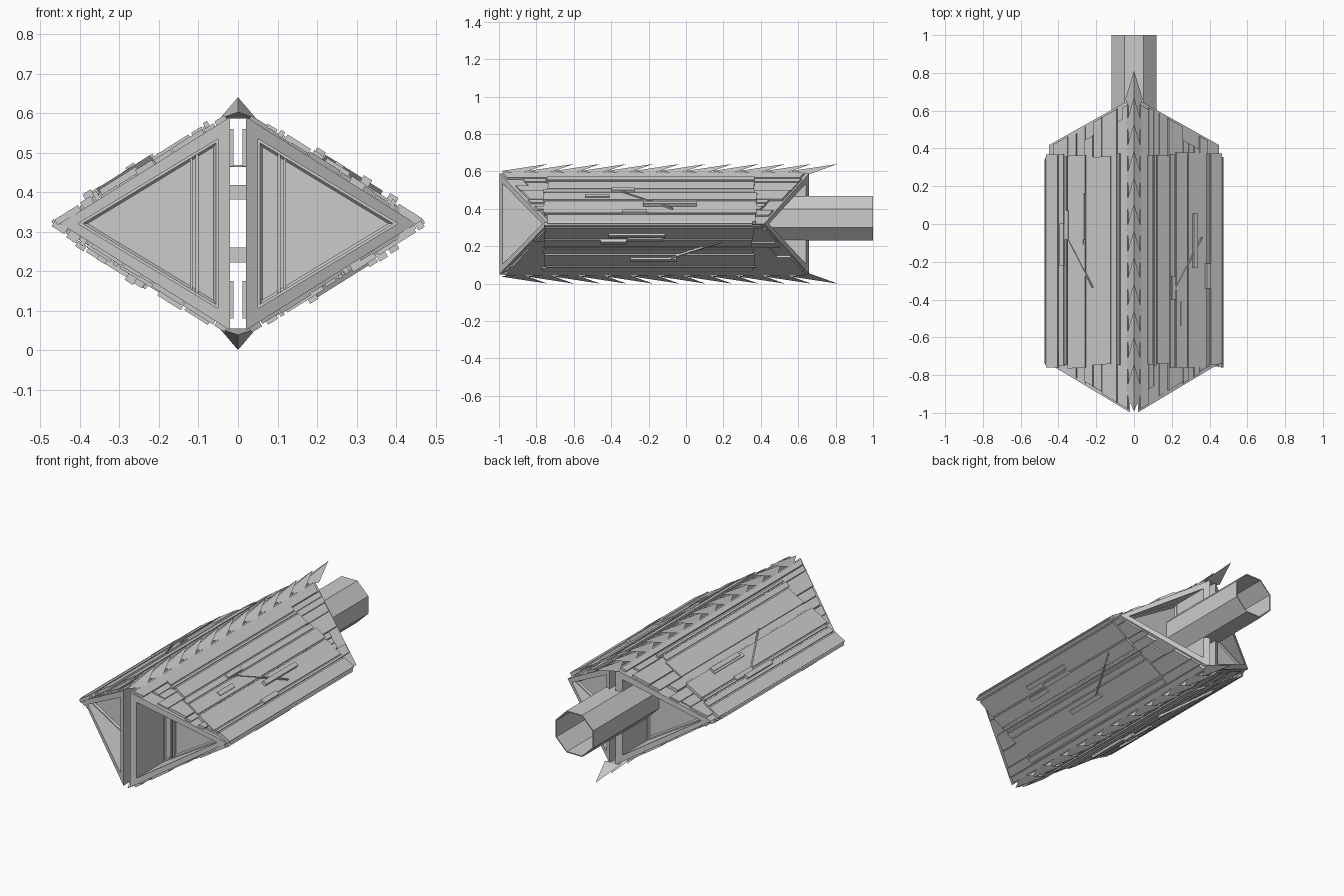
import bpy, bmesh, math, random
from mathutils import Vector

random.seed(7)
if "Cube" in bpy.data.objects:
    bpy.data.objects.remove(bpy.data.objects["Cube"], do_unlink=True)

MID = 0.32                                # height of the long axis
RIDGE = Vector((0.02, 0.27))              # x and height above the axis
EDGE = Vector((0.45, 0.0))
SLOPE = (EDGE - RIDGE).normalized()
NORMAL = Vector((-SLOPE.y, SLOPE.x))
SPAN = (EDGE - RIDGE).length


def front_y(x):
    return -1.01 + 0.6 * x


def back_y(x):
    return 0.67 - 0.56 * x


def finish(name, bm):
    bmesh.ops.recalc_face_normals(bm, faces=bm.faces)
    mesh = bpy.data.meshes.new(name)
    bm.to_mesh(mesh)
    bm.free()
    obj = bpy.data.objects.new(name, mesh)
    bpy.context.collection.objects.link(obj)
    return obj


def skin(bm, loops):
    """Join rings of points into a closed solid."""
    rings = [[bm.verts.new(p) for p in ring] for ring in loops]
    for a, b in zip(rings, rings[1:]):
        for i in range(len(a)):
            j = (i + 1) % len(a)
            bm.faces.new((a[i], a[j], b[j], b[i]))
    return [bm.faces.new(rings[0]), bm.faces.new(rings[-1])]


def box(bm, lo, hi):
    skin(bm, [[(x, y, z) for x, z in
               ((lo[0], lo[2]), (hi[0], lo[2]), (hi[0], hi[2]), (lo[0], hi[2]))]
              for y in (lo[1], hi[1])])


def strip(bm, sx, sz, u0, u1, n0, n1, front, back):
    """Bar lying on one slope; front and back give y from x."""
    corners = [RIDGE + SLOPE * u + NORMAL * n
               for u, n in ((u0, n0), (u1, n0), (u1, n1), (u0, n1))]
    skin(bm, [[(sx * c.x, end(c.x), MID + sz * c.y) for c in corners]
              for end in (front, back)])


def level(y):
    return lambda x: y


# Two triangular hulls with slanted, recessed ends
def hull(name, sx):
    outer = [(0.02, 0.27), (0.02, -0.27), (0.45, 0)]
    inner = [(0.05, 0.215), (0.05, -0.215), (0.405, 0)]

    def ring(shape, end):
        return [(sx * x, end(x), MID + z) for x, z in shape]

    bm = bmesh.new()
    caps = skin(bm, [ring(inner, level(-0.74)), ring(inner, front_y),
                     ring(outer, front_y), ring(outer, back_y),
                     ring(inner, back_y), ring(inner, level(0.42))])
    bmesh.ops.recalc_face_normals(bm, faces=bm.faces)
    for depth in (0, -0.008):
        bmesh.ops.inset_individual(bm, faces=caps, thickness=0.012, depth=depth)
    finish(name, bm)

    # Upright rails on the recess floor
    bm = bmesh.new()
    for x in (0.1, 0.115):
        h = 0.215 * (0.39 - x) / 0.355
        a, b = sorted((sx * x, sx * (x + 0.007)))
        box(bm, (a, -0.75, MID - h), (b, -0.73, MID + h))
    finish(name + "_recess_rails", bm)


# Layered armour on one slope
def cladding(name, sx, sz):
    under, plates, details = bmesh.new(), bmesh.new(), bmesh.new()
    u = 0.01
    while u < SPAN - 0.02:
        w = min(random.choice((0.03, 0.05, 0.09)), SPAN - 0.01 - u)
        f, b = random.choice((0.01, 0.02, 0.09)), random.choice((0.01, 0.02, 0.08))
        strip(under, sx, sz, u, u + w, -0.005, random.uniform(0.004, 0.014),
              lambda x: front_y(x) + f, lambda x: back_y(x) - b)
        u += w + 0.004
    u = 0.055
    while u < SPAN + 0.005:
        w = min(random.choice((0.012, 0.03, 0.07, 0.11)), SPAN + 0.015 - u)
        n = random.uniform(0.014, 0.024)
        y0, y1 = random.uniform(-0.77, -0.74), random.uniform(0.35, 0.38)
        skew = random.uniform(-0.15, 0.15)
        strip(plates, sx, sz, u, u + w, 0, n,
              lambda x: y0 + skew * (x - 0.25) * 0.5,
              lambda x: y1 + skew * (x - 0.25) * 0.5)
        # narrow seam rib beside the plate
        strip(plates, sx, sz, u + w, u + w + 0.006, 0, n - 0.008,
              level(y0 + 0.01), level(y1 - 0.01))
        u += w + 0.008
    # Raised rods
    for _ in range(4):
        u, y = random.uniform(0.1, 0.43), random.uniform(-0.65, 0.0)
        strip(details, sx, sz, u, u + 0.025, 0.012, random.uniform(0.026, 0.034),
              level(y), level(y + random.uniform(0.12, 0.32)))
    # Diagonal conduit
    u, y = random.uniform(0.1, 0.25), random.uniform(-0.4, 0)
    ring_a = [(u, y), (u + 0.17, y + 0.28)]
    rings = []
    for du, dy in ring_a:
        ring = []
        for off, n in ((0, 0.01), (0.008, 0.01), (0.008, 0.026), (0, 0.026)):
            c = RIDGE + SLOPE * (du + off) + NORMAL * n
            ring.append((sx * c.x, dy, MID + sz * c.y))
        rings.append(ring)
    skin(details, rings)
    finish(name + "_under_plates", under)
    finish(name + "_armour_plates", plates)
    finish(name + "_raised_details", details)


for side, sx in (("left", 1), ("right", -1)):
    hull(side + "_hull", sx)
    for level_name, sz in (("upper", 1), ("lower", -1)):
        cladding(side + "_" + level_name, sx, sz)

# Backswept fins along both ridges
for name, sz in (("top_fins", 1), ("bottom_fins", -1)):
    bm = bmesh.new()
    for i in range(12):
        y = -0.99 + i * 0.141
        start, left, right, tip = [
            bm.verts.new((x, y + dy, MID + sz * h)) for x, dy, h in
            ((0, 0, 0.282), (0.046, 0.1, 0.266), (-0.046, 0.1, 0.266), (0, 0.25, 0.32))]
        for face in ((start, left, tip), (start, tip, right),
                     (left, right, tip), (start, right, left)):
            bm.faces.new(face)
    finish(name, bm)

# Brackets lining the central gap
bm = bmesh.new()
for sx in (1, -1):
    for sz in (1, -1):
        for y in (-0.85, 0.5):
            a, b = sorted((sx * 0.011, sx * 0.022))
            lo, hi = sorted((MID + sz * 0.145, MID + sz * 0.24))
            box(bm, (a, y, lo), (b, y + 0.08, hi))
finish("gap_brackets", bm)


# Eight-sided open tubes
def tube(name, radius, wall, y0, y1, z):
    bm = bmesh.new()
    rings = []
    for r, y in ((radius, y0), (radius, y1), (radius - wall, y1), (radius - wall, y0)):
        rings.append([bm.verts.new((r * math.cos(a), y, z + r * math.sin(a)))
                      for a in (math.pi * (k + 0.5) / 4 for k in range(8))])
    for a, b in zip(rings, rings[1:] + rings[:1]):
        for i in range(8):
            j = (i + 1) % 8
            bm.faces.new((a[i], a[j], b[j], b[i]))
    finish(name, bm)


tube("exhaust_tube", 0.128, 0.006, 0.38, 1.0, 0.35)
tube("inner_collar", 0.106, 0.04, -0.6, -0.4, MID)
